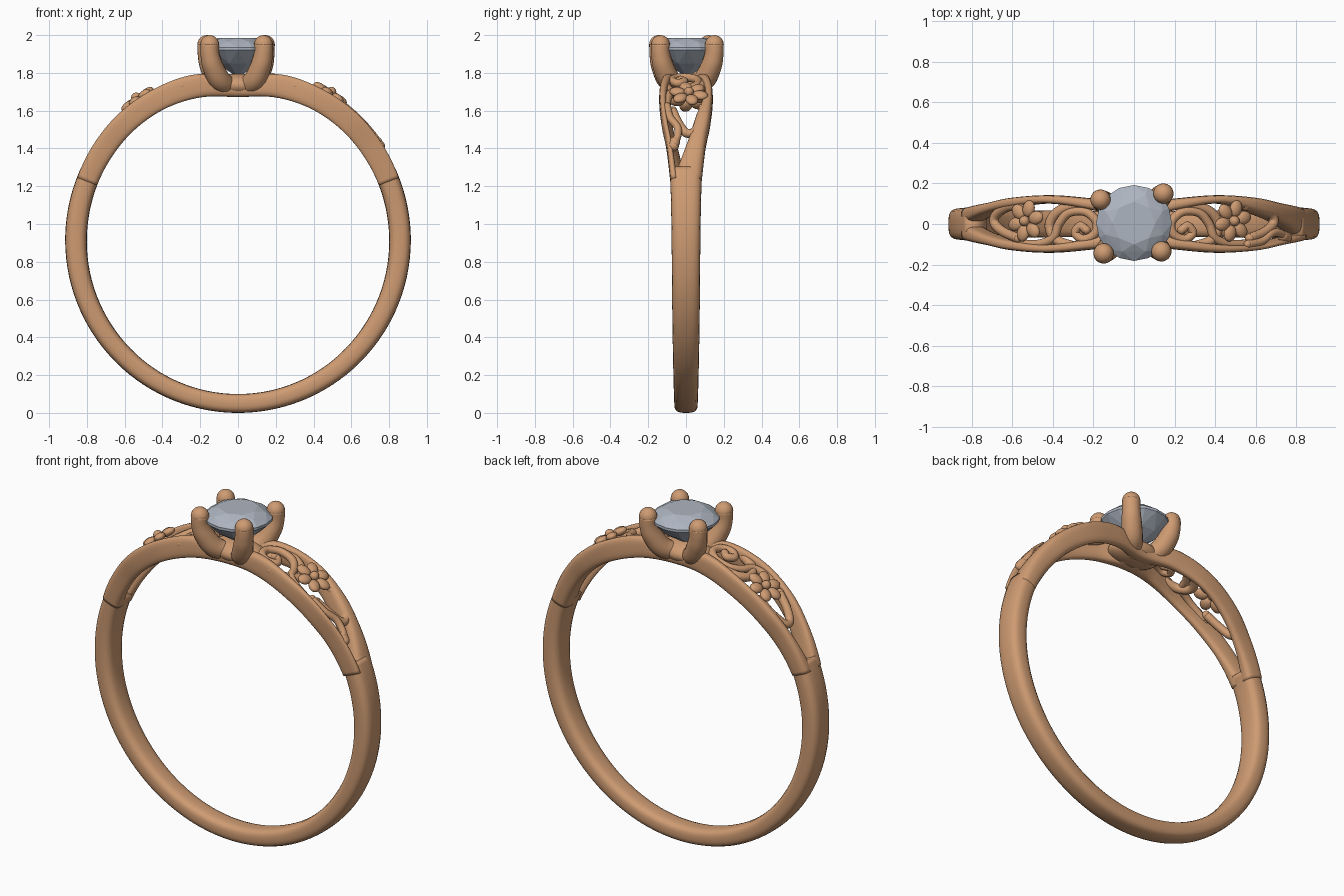
import bpy, bmesh
from math import sin, cos, pi, asin, sqrt
from mathutils import Matrix, Vector

if "Cube" in bpy.data.objects:
    bpy.data.objects.remove(bpy.data.objects["Cube"], do_unlink=True)

CENTRE = 0.915  # height of the band's centre


def material(name, rgb, rough):
    m = bpy.data.materials.new(name)
    m.use_nodes = True
    m.diffuse_color = (*rgb, 1)
    node = m.node_tree.nodes["Principled BSDF"]
    node.inputs["Base Color"].default_value = (*rgb, 1)
    node.inputs["Roughness"].default_value = rough
    return m


GOLD = material("rose gold", (0.62, 0.33, 0.17), 0.4)
STONE = material("pale grey stone", (0.42, 0.46, 0.53), 0.3)


def finish(bm, name, mat, smooth=True):
    bmesh.ops.recalc_face_normals(bm, faces=bm.faces)
    mesh = bpy.data.meshes.new(name)
    bm.to_mesh(mesh)
    bm.free()
    for p in mesh.polygons:
        p.use_smooth = smooth
    mesh.materials.append(mat)
    ob = bpy.data.objects.new(name, mesh)
    bpy.context.collection.objects.link(ob)
    return ob


def spline(keys, steps):
    """Smooth curve through tuples of any length."""
    pts = [Vector(k) for k in keys]
    pts = [2 * pts[0] - pts[1]] + pts + [2 * pts[-1] - pts[-2]]
    out = []
    for a, b, c, d in zip(pts, pts[1:], pts[2:], pts[3:]):
        for i in range(steps):
            t = i / steps
            out.append(b + (c - a) * t / 2 + (2 * a - 5 * b + 4 * c - d) * t**2 / 2
                       + (3 * b - a - 3 * c + d) * t**3 / 2)
    return out + [pts[-2]]


def loft(bm, rings):
    loops = [[bm.verts.new(p) for p in ring] for ring in rings]
    n = len(loops[0])
    for a, b in zip(loops, loops[1:]):
        for i in range(n):
            bm.faces.new((a[i], a[(i + 1) % n], b[(i + 1) % n], b[i]))
    bm.faces.new(loops[0])
    bm.faces.new(loops[-1])


def band(name, keys, steps=12, sides=24):
    """Rounded-box section swept round the finger: angle, y low, y high, r in, r out."""
    def section(phi, y0, y1, r0, r1):
        ring = []
        for k in range(sides):
            c, s = cos(2 * pi * k / sides), sin(2 * pi * k / sides)
            size = (c**4 + s**4) ** -0.25 if abs(c * s) > 1e-6 else 1
            size = 1 + (size - 1) * 0.75
            y = (y0 + y1) / 2 + (y1 - y0) / 2 * c * size
            r = (r0 + r1) / 2 + (r1 - r0) / 2 * s * size
            ring.append((r * sin(phi), y, CENTRE + r * cos(phi)))
        return ring
    bm = bmesh.new()
    loft(bm, [section(*v) for v in spline(keys, steps)])
    return finish(bm, name, GOLD)


def ball(bm, matrix):
    bmesh.ops.create_uvsphere(bm, u_segments=20, v_segments=12, radius=1, matrix=matrix)


def tube(name, keys, sides=12, steps=7):
    """Round wire through (x, y, z, radius) keys with ball ends."""
    path = spline(keys, steps)
    bm = bmesh.new()
    rings, normal = [], None
    for i, p in enumerate(path):
        ahead, behind = path[min(i + 1, len(path) - 1)], path[max(i - 1, 0)]
        tan = (ahead.xyz - behind.xyz).normalized()
        if normal is None:
            normal = tan.orthogonal()
        normal = (normal - tan * normal.dot(tan)).normalized()
        side = tan.cross(normal)
        rings.append([p.xyz + p.w * (normal * cos(2 * pi * k / sides) + side * sin(2 * pi * k / sides))
                      for k in range(sides)])
    loft(bm, rings)
    for p in (path[0], path[-1]):
        ball(bm, Matrix.Translation(p.xyz) @ Matrix.Scale(p.w, 4))
    return finish(bm, name, GOLD)


# Shank, narrowing toward the bottom
half = [(1.13, 0.084, 0.8, 0.915), (1.5, 0.077, 0.8, 0.915), (2.1, 0.072, 0.805, 0.915),
        (2.7, 0.065, 0.813, 0.915), (pi, 0.062, 0.815, 0.915)]
full = half + [(2 * pi - a, *rest) for a, *rest in half[-2::-1]]
band("shank", [(a, -w, w, r0, r1) for a, w, r0, r1 in full])

# Two shoulder rails that part from the shank and meet under the head
levels = {1.2: (0.8, 0.913), 0.95: (0.8, 0.918), 0.75: (0.8, 0.92), 0.5: (0.795, 0.915),
          0.25: (0.78, 0.905), 0: (0.757, 0.86)}
outer = {1.2: 0.083, 0.95: 0.105, 0.75: 0.13, 0.5: 0.142, 0.25: 0.126, 0: 0.1}
inner = {1.2: 0.0, 0.95: 0.05, 0.75: 0.08, 0.5: 0.1, 0.25: 0.07, 0: 0.02}
left_back = {1.2: -0.07, 0.95: 0.005, 0.75: 0.05}
left_front = {1.2: 0.045, 0.95: 0.075, 0.75: 0.1}
for label, sy, special in (("back_rail", 1, left_back), ("front_rail", -1, left_front)):
    keys = [(-a, sy * inner[a], sy * outer[a], *levels[a]) for a in levels]
    keys += [(a, sy * special.get(a, inner[a]), sy * outer[a], *levels[a])
             for a in reversed(list(levels)) if a > 0]
    band(label, keys)

# Head: central seat and four claws
bm = bmesh.new()
ball(bm, Matrix.Translation((0, 0, 1.735)) @ Matrix.Diagonal((0.16, 0.115, 0.062, 1)))
finish(bm, "head_base", GOLD)
tips = {"back_right": (-0.165, 0.12), "back_left": (0.145, 0.15),
        "front_right": (-0.15, -0.145), "front_left": (0.135, -0.135)}
for name, (x, y) in tips.items():
    tube(name + "_claw", [(x * f, y * f, z, r) for f, z, r in (
        (0.3, 1.725, 0.05), (0.66, 1.765, 0.058), (0.9, 1.84, 0.055),
        (0.99, 1.9, 0.05), (1, 1.95, 0.05))], 18)

# Cut stone
bm = bmesh.new()
for n, r, z, turn in ((8, 0.105, 1.985, 0), (8, 0.152, 1.965, 0.5), (16, 0.187, 1.935, 0),
                      (16, 0.187, 1.92, 0), (8, 0.12, 1.85, 0.5), (1, 0, 1.775, 0)):
    for k in range(n):
        a = 2 * pi * (k + turn) / n
        bm.verts.new((r * cos(a), 0.005 + r * sin(a), z))
bmesh.ops.convex_hull(bm, input=bm.verts)
finish(bm, "gemstone", STONE, False)


def wire(name, side, plan, radius, lift=0.89):
    """Filigree drawn in plan and laid on the band's curve."""
    tube(name, [(side * x, y, CENTRE + sqrt(lift**2 - x * x), radius) for x, y in plan])


# Filigree on both shoulders
for label, side, fx in (("left", 1, 0.49), ("right", -1, 0.535)):
    wire(label + "_spiral", side, [
        (0.58, -0.095), (0.48, -0.1), (0.4, -0.07), (0.37, 0.0), (0.32, 0.055), (0.24, 0.06),
        (0.185, 0.01), (0.195, -0.05), (0.25, -0.075), (0.29, -0.045), (0.265, -0.01),
        (0.235, -0.03)], 0.022, 0.88)
    wire(label + "_outer_vine", side, [
        (0.2, 0.095), (0.3, 0.09), (0.38, 0.055), (0.415, -0.01), (0.38, -0.08), (0.3, -0.11)],
        0.026, 0.87)
    wire(label + "_end_loop", side, [
        (0.55, 0.09), (0.62, 0.085), (0.68, 0.045), (0.685, 0.0), (0.64, -0.04), (0.57, -0.07)],
        0.024, 0.89)
    # Six-petal flower
    phi = side * asin(fx / 0.92)
    frame = (Matrix.Translation((0.92 * sin(phi), 0.015, CENTRE + 0.92 * cos(phi)))
             @ Matrix.Rotation(phi, 4, 'Y'))
    bm = bmesh.new()
    for k in range(6):
        ball(bm, frame @ Matrix.Rotation(k * pi / 3 + 0.25, 4, 'Z')
             @ Matrix.Translation((0.063, 0, -0.004)) @ Matrix.Diagonal((0.042, 0.033, 0.022, 1)))
    ball(bm, frame @ Matrix.Translation((0, 0, 0.008)) @ Matrix.Scale(0.026, 4))
    finish(bm, label + "_flower", GOLD)

# Trailing tendril with a bud on the left shoulder only
wire("left_tendril", 1, [(0.56, -0.1), (0.63, -0.085), (0.68, -0.045), (0.72, -0.045),
                         (0.745, -0.065)], 0.02, 0.905)
wire("left_tendril_bud", 1, [(0.735, -0.06), (0.75, -0.066)], 0.028, 0.9)
